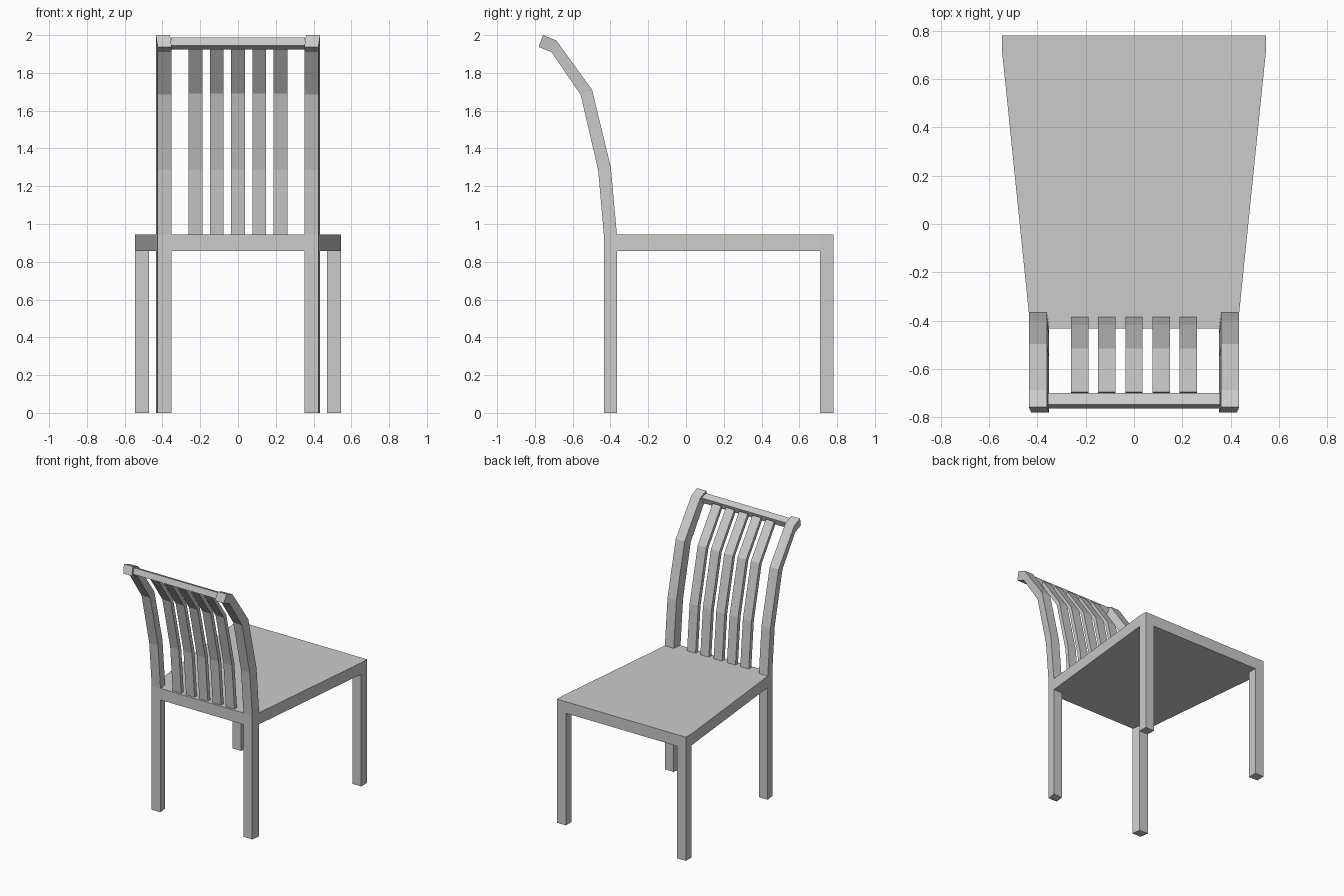
import bpy, bmesh

if "Cube" in bpy.data.objects:
    bpy.data.objects.remove(bpy.data.objects["Cube"])

grey = bpy.data.materials.new("light grey")
grey.diffuse_color = (0.6, 0.6, 0.6, 1)
grey.use_nodes = True
grey.node_tree.nodes["Principled BSDF"].inputs["Base Color"].default_value = grey.diffuse_color


def finish(name, bm):
    bmesh.ops.recalc_face_normals(bm, faces=bm.faces)
    mesh = bpy.data.meshes.new(name)
    bm.to_mesh(mesh)
    bm.free()
    mesh.materials.append(grey)
    obj = bpy.data.objects.new(name, mesh)
    bpy.context.collection.objects.link(obj)
    return obj


def loft(name, rings):
    """Skin a chain of equal-sided rings and cap both ends."""
    bm = bmesh.new()
    rows = [[bm.verts.new(p) for p in ring] for ring in rings]
    n = len(rows[0])
    for a, b in zip(rows, rows[1:]):
        for i in range(n):
            j = (i + 1) % n
            bm.faces.new((a[i], a[j], b[j], b[i]))
    bm.faces.new(rows[0])
    bm.faces.new(rows[-1])
    return finish(name, bm)


def prism(name, outline, z0, z1):
    return loft(name, [[(x, y, z) for x, y in outline] for z in (z0, z1)])


SEAT_LOW, SEAT_TOP = 0.857, 0.945

# Back curve as (rear y, rear z, front y, front z), from seat to tip
curve = [(-0.435, 0.945, -0.366, 0.945),
         (-0.465, 1.285, -0.398, 1.30),
         (-0.558, 1.685, -0.497, 1.71),
         (-0.712, 1.91, -0.687, 1.972),
         (-0.78, 1.937, -0.757, 2.0)]

# Seat: tapered slab notched around the rear posts
half = [(0.351, -0.432), (0.36, -0.366), (0.435, -0.366), (0.545, 0.71), (0.545, 0.78)]
prism("seat", half + [(-x, y) for x, y in reversed(half)], SEAT_LOW, SEAT_TOP)

for side, label in ((-1, "left"), (1, "right")):
    # Front legs
    prism("front_leg_" + label,
          [(side * x, y) for x, y in ((0.47, 0.71), (0.545, 0.71), (0.545, 0.78), (0.47, 0.78))],
          0, SEAT_LOW)
    # Rear legs running up into the curved back posts
    stations = [(-0.435, 0, -0.366, 0)] + curve
    loft("rear_post_" + label,
         [[(side * 0.351, yb, zb), (side * 0.425, yb, zb),
           (side * 0.435, yf, zf), (side * 0.36, yf, zf)] for yb, zb, yf, zf in stations])

# Back slats: thinner, set inside the post depth
def inset(s, a=0.28, b=0.28):
    yb, zb, yf, zf = s
    return (yb + (yf - yb) * a, zb + (zf - zb) * a, yf + (yb - yf) * b, zf + (zb - zf) * b)

slat = [inset(s) for s in curve[:4]]
for i in range(5):
    x = (i - 2) * 0.1125
    loft("back_slat_%d" % (i + 1),
         [[(x - 0.036, yb, zb), (x + 0.036, yb, zb), (x + 0.036, yf, zf), (x - 0.036, yf, zf)]
          for yb, zb, yf, zf in slat])

# Top rail between the posts
rail = [(-0.762, 1.944), (-0.747, 1.987), (-0.699, 1.968), (-0.714, 1.924)]
loft("top_rail", [[(x, y, z) for y, z in rail] for x in (-0.356, 0.356)])
